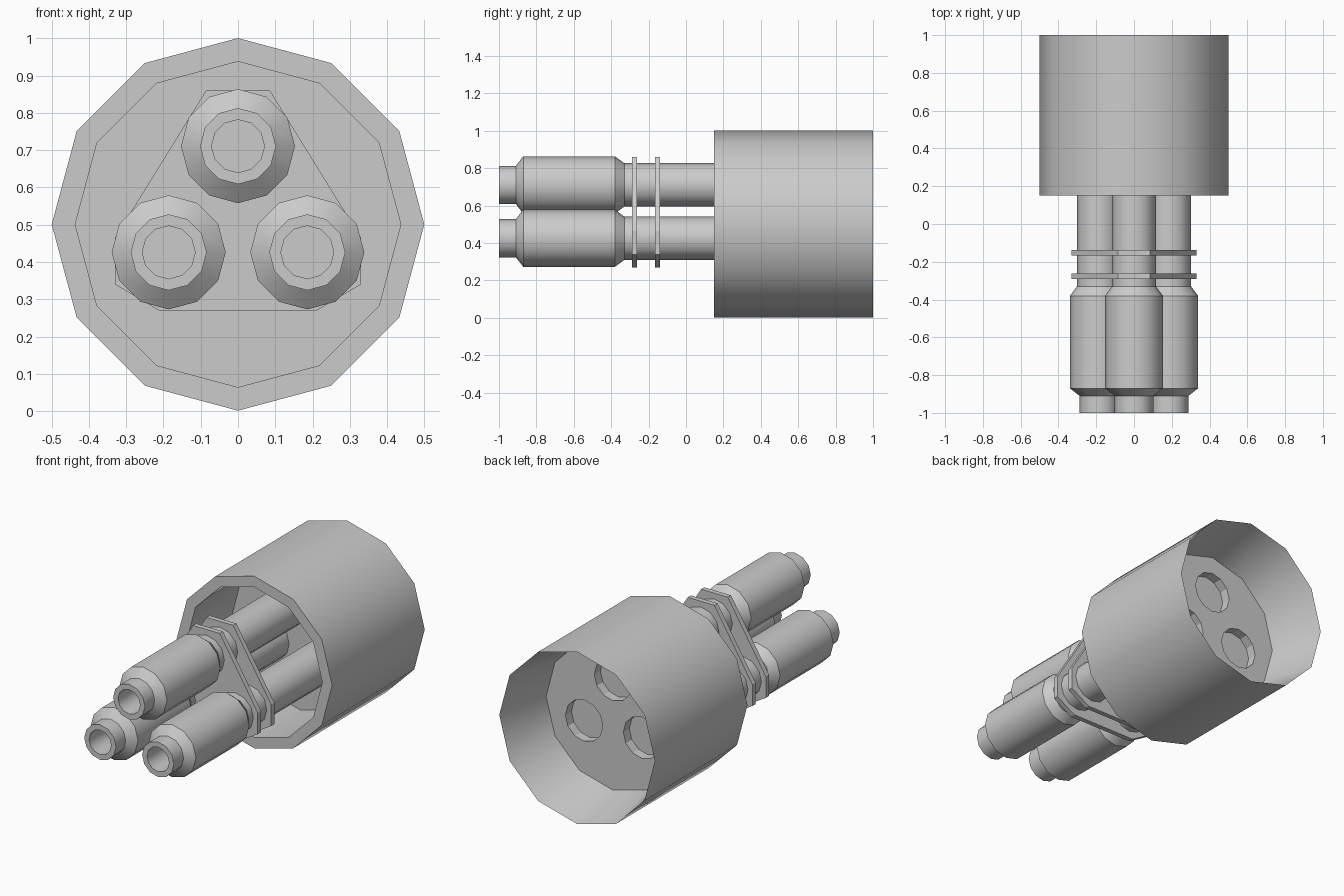
import bpy, bmesh, math

if "Cube" in bpy.data.objects:
    bpy.data.objects.remove(bpy.data.objects["Cube"])

SIDES = 12
TUBES = {"top": (0, 0.711), "left": (-0.186, 0.426), "right": (0.186, 0.426)}


def finish(name, bm):
    bmesh.ops.recalc_face_normals(bm, faces=bm.faces)
    me = bpy.data.meshes.new(name)
    bm.to_mesh(me)
    bm.free()
    ob = bpy.data.objects.new(name, me)
    bpy.context.collection.objects.link(ob)
    return ob


def lathe(name, profile, cx, cz):
    """Turn (radius, y) points around the y axis; both ends get a flat cap."""
    bm = bmesh.new()
    rings = []
    for r, y in profile:
        angles = [2 * math.pi * k / SIDES for k in range(SIDES)]
        rings.append([bm.verts.new((cx + r * math.sin(a), y, cz + r * math.cos(a)))
                      for a in angles])
    for a, b in zip(rings, rings[1:]):
        for k in range(SIDES):
            n = (k + 1) % SIDES
            bm.faces.new((a[k], a[n], b[n], b[k]))
    bm.faces.new(rings[0])
    bm.faces.new(rings[-1])
    return finish(name, bm)


def smooth(ob):
    bpy.ops.object.select_all(action='DESELECT')
    ob.select_set(True)
    bpy.context.view_layer.objects.active = ob
    bpy.ops.object.shade_smooth_by_angle(angle=math.radians(35))


# Housing: open at both ends, with a dividing wall inside
housing = lathe("housing", [(0.43, 0.67), (0.5, 1), (0.5, 0.15),
                            (0.437, 0.15), (0.437, 0.57)], 0, 0.501)
smooth(housing)

# Three barrels with blind bores, and a socket behind each one
for side, (x, z) in TUBES.items():
    barrel = lathe(side + "_barrel",
                   [(0.071, -0.5), (0.071, -1), (0.102, -1), (0.102, -0.91),
                    (0.153, -0.87), (0.153, -0.38), (0.116, -0.33), (0.116, 0.6)], x, z)
    smooth(barrel)
    cutter = lathe(side + "_socket_cutter", [(0.12, 0.615), (0.12, 0.8)], x, z)
    cutter.hide_render = True
    cutter.display_type = 'WIRE'
    mod = housing.modifiers.new(side + "_socket", 'BOOLEAN')
    mod.operation = 'DIFFERENCE'
    mod.solver = 'EXACT'
    mod.object = cutter

# Two clamp plates holding the barrels together
half = [(0.086, 0.86), (0.33, 0.465), (0.33, 0.34), (0.21, 0.269)]
outline = half + [(-x, z) for x, z in reversed(half)]
for name, y in (("front_clamp_plate", -0.29), ("rear_clamp_plate", -0.167)):
    bm = bmesh.new()
    face = bm.faces.new([bm.verts.new((x, y, z)) for x, z in outline])
    ext = bmesh.ops.extrude_face_region(bm, geom=[face], use_keep_orig=True)
    moved = [v for v in ext["geom"] if isinstance(v, bmesh.types.BMVert)]
    bmesh.ops.translate(bm, verts=moved, vec=(0, 0.029, 0))
    finish(name, bm)
